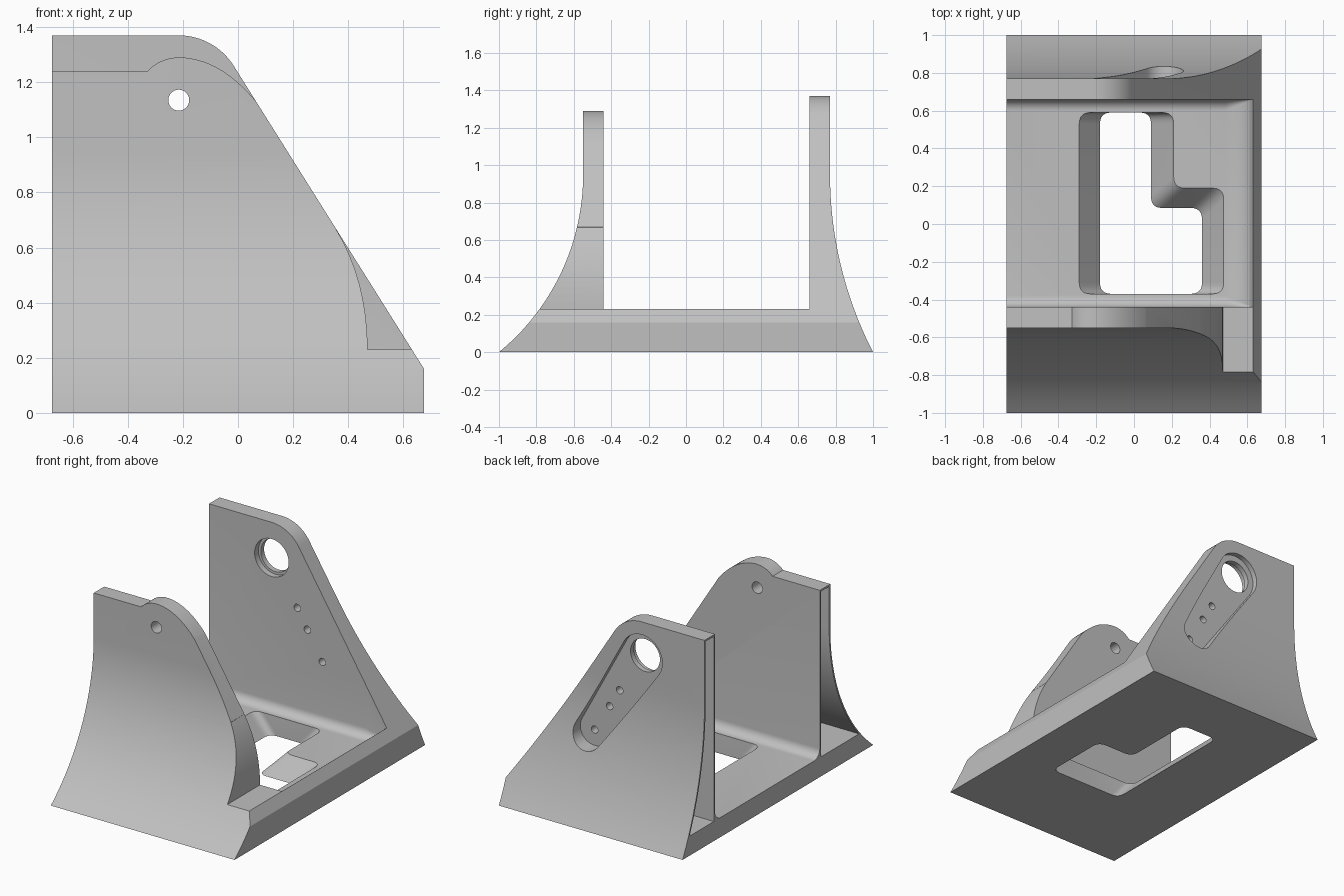
import bpy, bmesh, math

cube = bpy.data.objects.get("Cube")
if cube:
    bpy.data.objects.remove(cube, do_unlink=True)

metal = bpy.data.materials.new("plain grey")
metal.use_nodes = True
grey = (0.53, 0.53, 0.53, 1)
metal.diffuse_color = grey
metal.node_tree.nodes["Principled BSDF"].inputs["Base Color"].default_value = grey


def loft(name, sections):
    """Skin a row of matching loops and cap both ends."""
    bm = bmesh.new()
    loops = [[bm.verts.new(p) for p in s] for s in sections]
    n = len(loops[0])
    for a, b in zip(loops, loops[1:]):
        for i in range(n):
            j = (i + 1) % n
            bm.faces.new((a[i], a[j], b[j], b[i]))
    bm.faces.new(loops[0])
    bm.faces.new(loops[-1])
    bmesh.ops.recalc_face_normals(bm, faces=bm.faces)
    mesh = bpy.data.meshes.new(name)
    bm.to_mesh(mesh)
    bm.free()
    mesh.materials.append(metal)
    obj = bpy.data.objects.new(name, mesh)
    bpy.context.collection.objects.link(obj)
    return obj


def prism_x(name, pts, a, b):
    return loft(name, [[(x, y, z) for y, z in pts] for x in (a, b)])


def prism_y(name, pts, a, b):
    return loft(name, [[(x, y, z) for x, z in pts] for y in (a, b)])


def arc(cx, cy, r, start, end, n=16):
    return [(cx + r * math.cos(math.radians(start + (end - start) * i / n)),
             cy + r * math.sin(math.radians(start + (end - start) * i / n)))
            for i in range(n + 1)]


def bezier(p, q, r, n=12):
    out = []
    for i in range(n + 1):
        t = i / n
        out.append(tuple((1 - t) ** 2 * a + 2 * t * (1 - t) * b + t * t * c
                         for a, b, c in zip(p, q, r)))
    return out


def rounded(poly, r):
    """Round every corner of a polygon."""
    out = []
    for i, c in enumerate(poly):
        ends = []
        for o in (poly[i - 1], poly[(i + 1) % len(poly)]):
            d = math.dist(o, c)
            ends.append(tuple(k + (m - k) * r / d for k, m in zip(c, o)))
        out += bezier(ends[0], c, ends[1], 6)
    return out


def combine(obj, cutter, operation="DIFFERENCE"):
    mod = obj.modifiers.new("cut", "BOOLEAN")
    mod.operation = operation
    mod.solver = "EXACT"
    mod.object = cutter
    bpy.context.view_layer.objects.active = obj
    bpy.ops.object.modifier_apply(modifier=mod.name)
    bpy.data.objects.remove(cutter, do_unlink=True)


FLOOR, RIM, BEND = 0.13, 0.23, 0.95
INNER_FRONT, INNER_BACK = -0.44, 0.66
HOLE = (-0.215, 1.135)
SLOT_END = (0.157, 0.542)


def flare(z, top, spread):
    """Distance of a flared outer wall face from the centre plane."""
    r = (BEND ** 2 + spread ** 2) / (2 * spread)
    return top + r - math.sqrt(r * r - max(0, BEND - z) ** 2)


def back_y(z):
    return flare(z, 0.77, 0.23)


def front_y(z):
    return -flare(z, 0.55, 0.45)


# Flared block, trimmed to the sloping side outline
heights = [BEND * i / 24 for i in range(25)] + [1.5]
section = [(front_y(z), z) for z in heights] + [(back_y(z), z) for z in reversed(heights)]
body = prism_x("bracket", section, -0.675, 0.675)
outline = [(-0.8, -0.1), (0.675, -0.1), (0.675, 0.16)]
outline += arc(*HOLE, 0.235, 32, 90) + [(-0.8, 1.37)]
combine(body, prism_y("side_outline", outline, -1.2, 1.2), "INTERSECT")


# Channel between the walls, with filleted floor and raised end rim
def channel_loop(x, floor, r):
    pts = arc(INNER_FRONT + r, floor + r, r, 180, 270, 8)
    pts += arc(INNER_BACK - r, floor + r, r, 270, 360, 8)
    pts += [(INNER_BACK, 1.6), (INNER_FRONT, 1.6)]
    return [(x, y, z) for y, z in pts]


loops = [channel_loop(-0.8, FLOOR, 0.06)]
for i in range(9):
    t = i / 8
    rise = (RIM - FLOOR) * (1 - math.sqrt(1 - t * t))
    loops.append(channel_loop(0.48 + 0.15 * t, FLOOR + rise, 0.06 - 0.058 * t))
loops.append(channel_loop(0.8, RIM, 0.002))
combine(body, loft("channel", loops))

# Lower front wall with a rounded ear and swept edge
trim = [(-0.8, 1.6), (-0.8, 1.24)] + arc(*HOLE, 0.155, 137, 90, 8)
trim += bezier((-0.2, 1.29), (-0.05, 1.28), (0.08, 1.112))
trim += [(0.09, 1.15), (0.36, 0.71)]
trim += bezier((0.355, 0.668), (0.47, 0.48), (0.47, RIM)) + [(0.8, RIM), (0.8, 1.6)]
combine(body, prism_y("front_trim", trim, -1.2, -0.42))

# Stepped window through the floor, with sloping sides


def window_loop(left, right, inner, step):
    return rounded([(left, -0.37), (right, -0.37), (right, step),
                    (inner, step), (inner, 0.59), (left, 0.59)], 0.06)


low = window_loop(-0.18, 0.36, 0.09, 0.085)
high = window_loop(-0.29, 0.475, 0.21, 0.19)
combine(body, loft("window", [[(x, y, z) for x, y in ring] for ring, z in
                              ((low, -0.05), (low, 0), (high, FLOOR), (high, 0.25))]))

# Hollows open at the end of each wall
SKIN = 0.012
for name, inner, outer, side, top in (("back_hollow", INNER_BACK, back_y, 1, 1.37),
                                      ("front_hollow", INNER_FRONT, front_y, -1, 1.24)):
    levels = [FLOOR + (BEND - FLOOR) * i / 16 for i in range(17)] + [top - SKIN]
    pts = [(outer(z) - side * SKIN, z) for z in levels]
    pts += [(inner + side * SKIN, top - SKIN), (inner + side * SKIN, FLOOR)]
    combine(body, prism_x(name, pts, -0.8, -0.4))

# Tapered slot on the outside of the back wall
tilt = math.degrees(math.atan2(SLOT_END[1] - HOLE[1], SLOT_END[0] - HOLE[0]))
slot = arc(*SLOT_END, 0.105, tilt - 86, tilt + 86) + arc(*HOLE, 0.15, tilt + 86, tilt + 274)
combine(body, prism_y("slot", slot, 0.735, 1.2))


# Round holes: pivot, stepped bearing seat and three small fixings
def drill(name, centre, r, a, b):
    combine(body, prism_y(name, arc(*centre, r, 0, 352.5, 47), a, b))


drill("pivot_hole", HOLE, 0.038, -0.8, -0.3)
drill("bearing_seat", HOLE, 0.125, 0.5, 0.7)
drill("bearing_hole", HOLE, 0.108, 0.6, 0.9)
for spot in ((-0.027, 0.852), (0.047, 0.727), SLOT_END):
    drill("fixing_hole", spot, 0.024, 0.5, 1)

# Smooth curves, sharp edges
bpy.ops.object.select_all(action="DESELECT")
body.select_set(True)
bpy.context.view_layer.objects.active = body
bpy.ops.object.shade_smooth_by_angle(angle=math.radians(25))
